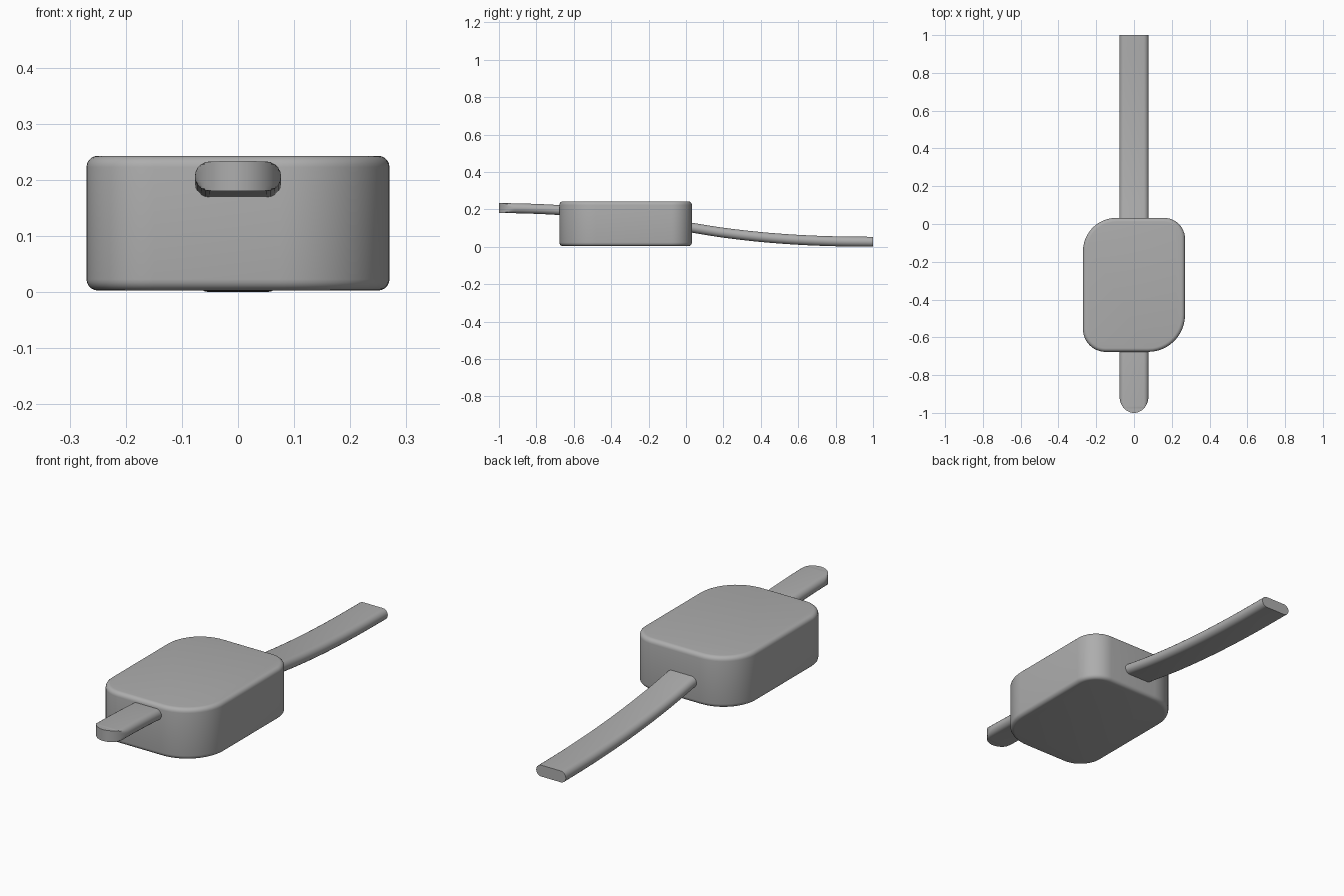
import bpy, bmesh, math

if "Cube" in bpy.data.objects:
    bpy.data.objects.remove(bpy.data.objects["Cube"])

grey = bpy.data.materials.new("mid grey")
grey.diffuse_color = (0.42, 0.42, 0.42, 1)
grey.use_nodes = True
grey.node_tree.nodes["Principled BSDF"].inputs["Base Color"].default_value = grey.diffuse_color


def finish(name, bm):
    bmesh.ops.recalc_face_normals(bm, faces=bm.faces)
    mesh = bpy.data.meshes.new(name)
    bm.to_mesh(mesh)
    bm.free()
    mesh.materials.append(grey)
    ob = bpy.data.objects.new(name, mesh)
    bpy.context.collection.objects.link(ob)
    bpy.ops.object.select_all(action='DESELECT')
    bpy.context.view_layer.objects.active = ob
    ob.select_set(True)
    bpy.ops.object.shade_smooth_by_angle(angle=math.radians(35))
    return ob


def arc(cx, cy, r, start, steps):
    return [(cx + r * math.cos(start + math.pi / 2 * i / steps),
             cy + r * math.sin(start + math.pi / 2 * i / steps)) for i in range(steps + 1)]


# Case: rounded plan with unequal corners, rims rounded over
X, Y0, Y1, Z0, Z1, RIM = 0.27, -0.677, 0.032, 0.003, 0.243, 0.02
corners = [(1, 1, 0.11), (-1, 1, 0.175), (-1, -1, 0.12), (1, -1, 0.195)]


def plan(inset):
    pts = []
    for k, (sx, sy, r) in enumerate(corners):
        cy = Y1 - r if sy > 0 else Y0 + r
        pts += arc(sx * (X - r), cy, r - inset, k * math.pi / 2, 12)
    return pts


N = 5
levels = []
for i in range(N + 1):
    a = math.pi / 2 * i / N
    levels.append((RIM * (1 - math.sin(a)), Z0 + RIM * (1 - math.cos(a))))
levels += [(d, Z0 + Z1 - z) for d, z in reversed(levels)]


def loft(bm, rings):
    rings = [[bm.verts.new(p) for p in ring] for ring in rings]
    n = len(rings[0])
    for a, b in zip(rings, rings[1:]):
        for j in range(n):
            bm.faces.new((a[j], a[(j + 1) % n], b[(j + 1) % n], b[j]))
    bm.faces.new(rings[0])
    bm.faces.new(rings[-1])


bm = bmesh.new()
loft(bm, [[(x, y, z) for x, y in plan(d)] for d, z in levels])
finish("case", bm)

# Strap: flat rounded section swept along a gentle curve, front tip cut to a round point
path = [(-1.0, 0.207), (-0.85, 0.204), (-0.68, 0.196), (-0.4, 0.171), (-0.2, 0.140),
        (0.03, 0.102), (0.2, 0.075), (0.4, 0.052), (0.6, 0.037), (0.8, 0.029), (1.0, 0.0265)]
W, T, TIP = 0.077, 0.0265, 0.09


def height(y):
    # Smooth cubic interpolation through the path points
    def slope(i):
        a, b = path[max(i - 1, 0)], path[min(i + 1, len(path) - 1)]
        return (b[1] - a[1]) / (b[0] - a[0])
    i = 0
    while i < len(path) - 2 and y > path[i + 1][0]:
        i += 1
    (ya, za), (yb, zb) = path[i], path[i + 1]
    h = yb - ya
    t = (y - ya) / h
    return (za * (2*t**3 - 3*t*t + 1) + slope(i) * h * (t**3 - 2*t*t + t)
            + zb * (3*t*t - 2*t**3) + slope(i + 1) * h * (t**3 - t*t))


section = []
for k, (sx, r) in enumerate([(1, T), (-1, T), (-1, T), (1, T)]):
    section += arc(sx * (W - T), 0, r, k * math.pi / 2, 5)
ys = [-1 + TIP * (1 - math.cos(math.pi / 2 * i / 14)) for i in range(15)]
ys += [-1 + TIP + (2 - TIP) * i / 50 for i in range(1, 51)]
rings = []
for y in ys:
    u = max(0.0, (-1 + TIP - y) / TIP)
    w = max(0.004, W * math.sqrt(max(0.0, 1 - u * u)))
    rings.append([(max(-w, min(w, x)), y, height(y) + z) for x, z in section])
bm = bmesh.new()
loft(bm, rings)
bmesh.ops.remove_doubles(bm, verts=bm.verts, dist=0.00001)
finish("strap", bm)
